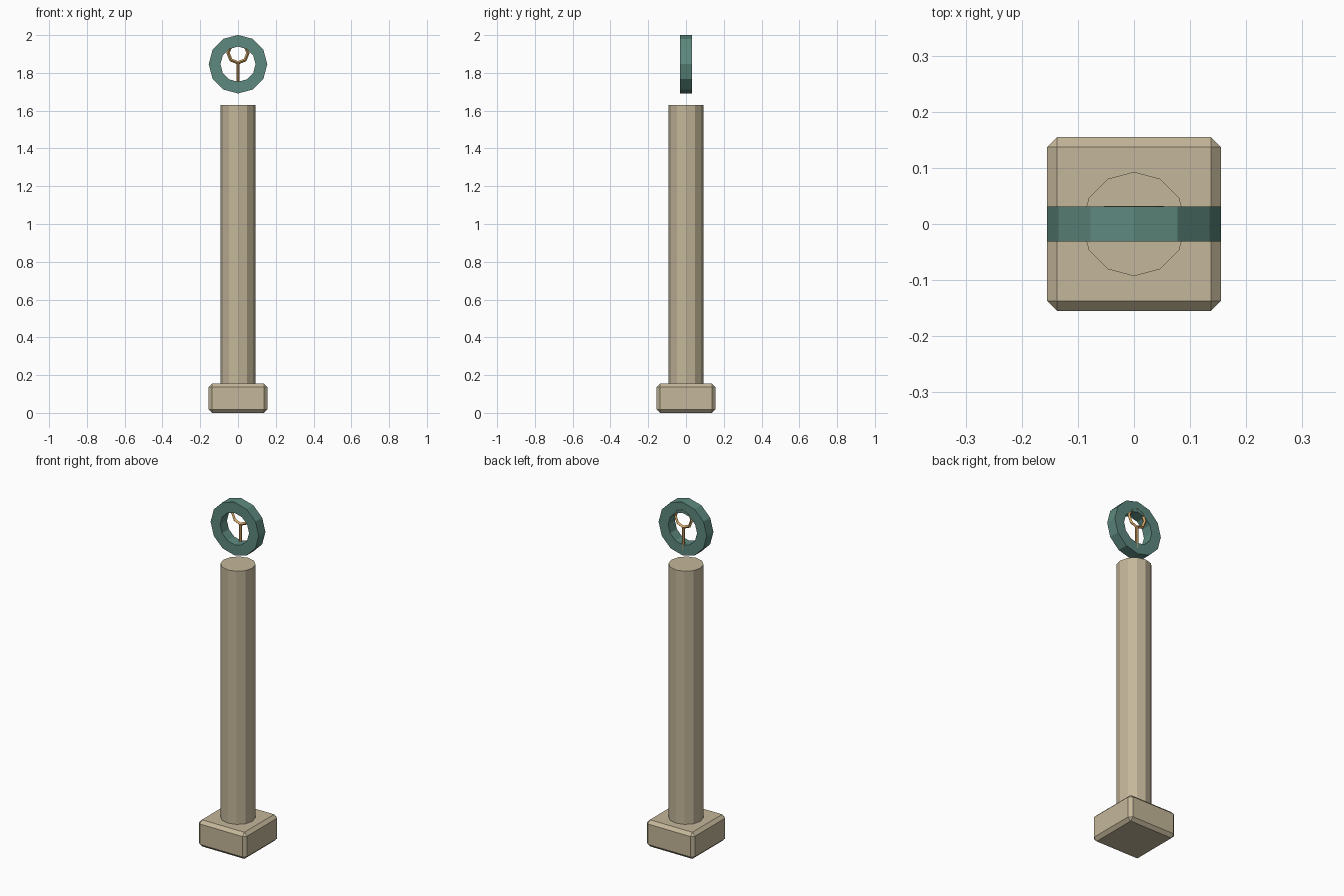
import bpy, bmesh
from math import pi, radians
from mathutils import Matrix, Vector

if "Cube" in bpy.data.objects:
    bpy.data.objects.remove(bpy.data.objects["Cube"])


def material(name, color):
    m = bpy.data.materials.new(name)
    m.diffuse_color = (*color, 1)
    m.use_nodes = True
    m.node_tree.nodes["Principled BSDF"].inputs["Base Color"].default_value = m.diffuse_color
    return m


STONE = material("sandstone", (0.55, 0.47, 0.32))
TEAL = material("teal", (0.11, 0.25, 0.21))
BRONZE = material("bronze", (0.70, 0.40, 0.14))


def finish(bm, name, mat):
    bmesh.ops.recalc_face_normals(bm, faces=bm.faces[:])
    mesh = bpy.data.meshes.new(name)
    bm.to_mesh(mesh)
    bm.free()
    mesh.materials.append(mat)
    obj = bpy.data.objects.new(name, mesh)
    bpy.context.collection.objects.link(obj)
    return obj


def cylinder(name, radius, z0, z1, y, sides, mat):
    bm = bmesh.new()
    bmesh.ops.create_cone(bm, cap_ends=True, segments=sides, radius1=radius,
                          radius2=radius, depth=z1 - z0,
                          matrix=Matrix.Translation((0, y, (z0 + z1) / 2)))
    return finish(bm, name, mat)


def ring(name, profile, z, sides, mat):
    """Spin a closed (radius, y) profile around the y axis at height z."""
    bm = bmesh.new()
    verts = [bm.verts.new((0, y, z + r)) for r, y in profile]
    edges = [bm.edges.new((verts[i - 1], verts[i])) for i in range(len(verts))]
    bmesh.ops.spin(bm, geom=verts + edges, cent=(0, 0, z), axis=(0, 1, 0),
                   angle=2 * pi, steps=sides)
    bmesh.ops.remove_doubles(bm, verts=bm.verts[:], dist=1e-4)
    return finish(bm, name, mat)


# Chamfered plinth
bm = bmesh.new()
bmesh.ops.create_cube(bm, size=1, matrix=Matrix.Translation((0, 0, 0.0775))
                      @ Matrix.Diagonal((0.31, 0.31, 0.155, 1)))
bmesh.ops.bevel(bm, geom=bm.edges[:], offset=0.018, segments=1,
                affect='EDGES')
finish(bm, "plinth", STONE)

# Twelve-sided shaft
cylinder("shaft", 0.093, 0.15, 1.63, 0, 12, STONE)

# Floating ring
ring("floating_ring", [(0.155, -0.031), (0.155, 0.031),
                       (0.093, 0.031), (0.093, -0.031)], 1.846, 12, TEAL)

# Emblem set into the back of the ring: loop on a stem
Y, R, T = 0.023, 0.053, 0.009
ring("emblem_loop", [(R + T, Y), (R, Y + T), (R - T, Y), (R, Y - T)],
     1.906, 8, BRONZE)
cylinder("emblem_stem", 0.009, 1.725, 1.853, Y, 8, BRONZE)
